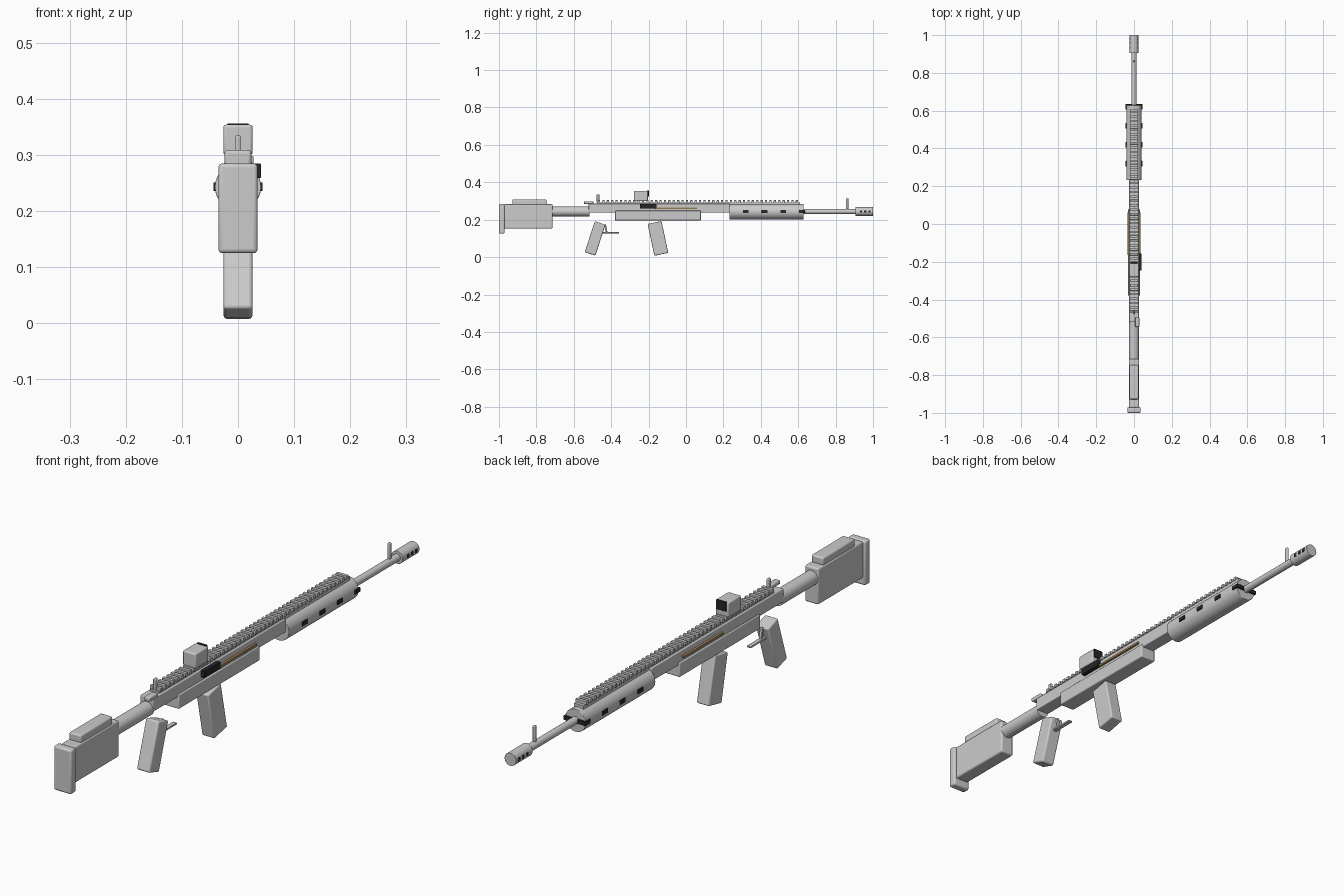
import bpy
import math

if "Cube" in bpy.data.objects:
    bpy.data.objects.remove(bpy.data.objects["Cube"], do_unlink=True)


def material(name, rgb):
    mat = bpy.data.materials.new(name)
    mat.use_nodes = True
    mat.diffuse_color = (*rgb, 1)
    mat.node_tree.nodes["Principled BSDF"].inputs["Base Color"].default_value = (*rgb, 1)
    return mat


GREY = material("light grey", (0.6, 0.6, 0.6))
BLACK = material("black", (0.02, 0.02, 0.02))
BRASS = material("brass brown", (0.4, 0.27, 0.11))


def finish(obj, name, mat, bevel):
    obj.name = name
    obj.data.materials.append(mat)
    if bevel:
        mod = obj.modifiers.new("soft edges", "BEVEL")
        mod.width = bevel
        mod.segments = 3
        mod.limit_method = "ANGLE"
    bpy.ops.object.shade_smooth_by_angle(angle=math.radians(35))
    return obj


def box(name, x, y, z, mat=GREY, bevel=0.004, tilt=0):
    """Box from (min, max) ranges, optionally tilted about x in degrees."""
    spans = (x, y, z)
    bpy.ops.mesh.primitive_cube_add(size=1, location=[(a + b) / 2 for a, b in spans])
    obj = bpy.context.object
    obj.scale = [b - a for a, b in spans]
    bpy.ops.object.transform_apply(location=False, rotation=False, scale=True)
    obj.rotation_euler.x = math.radians(tilt)
    return finish(obj, name, mat, bevel)


def tube(name, radius, y, z, bevel=0.0, sides=32):
    """Cylinder lying along y."""
    bpy.ops.mesh.primitive_cylinder_add(
        radius=radius, depth=y[1] - y[0], vertices=sides,
        location=(0, (y[0] + y[1]) / 2, z), rotation=(math.pi / 2, 0, 0))
    return finish(bpy.context.object, name, GREY, bevel)


def half(w):
    return (-w, w)


AXIS = 0.244

# Stock
box("butt_plate", half(0.035), (-1.0, -0.97), (0.125, 0.285), bevel=0.007)
box("stock_body", half(0.027), (-0.972, -0.714), (0.152, 0.283), bevel=0.006)
box("cheek_rest", half(0.024), (-0.928, -0.746), (0.279, 0.309), bevel=0.006)
tube("buffer_tube", 0.026, (-0.72, -0.515), AXIS)

# Receiver
box("upper_receiver", half(0.026), (-0.52, 0.235), (0.238, 0.286), bevel=0.003)
box("lower_receiver", half(0.031), (-0.38, 0.08), (0.196, 0.248))
box("ejection_strip", half(0.034), (-0.165, 0.06), (0.258, 0.266), BRASS, 0.001)
box("bolt_handle", (0.024, 0.041), (-0.247, -0.157), (0.259, 0.285), BLACK, 0.002)
box("charging_handle", (0.006, 0.028), (-0.545, -0.495), (0.284, 0.298), bevel=0.003)

# Grip, trigger and magazine
box("grip", half(0.026), (-0.516, -0.456), (0.013, 0.187), bevel=0.006, tilt=-18)
box("magazine", half(0.025), (-0.188, -0.112), (0.013, 0.187), bevel=0.005, tilt=12)
box("trigger_guard", half(0.008), (-0.45, -0.358), (0.127, 0.134), bevel=0.002)
box("trigger", half(0.005), (-0.433, -0.424), (0.134, 0.174), bevel=0.002, tilt=12)

# Handguard with through vents
tube("handguard", 0.041, (0.232, 0.629), AXIS - 0.001, bevel=0.002, sides=48)
for i in range(4):
    y = 0.32 + 0.1 * i
    box(f"handguard_vent_{i + 1}", half(0.044), (y - 0.015, y + 0.015),
        (AXIS - 0.008, AXIS + 0.007), BLACK, 0.001)

# Barrel and muzzle
tube("barrel", 0.0135, (0.6, 0.92), AXIS)
tube("muzzle_brake", 0.023, (0.905, 1.0), AXIS, bevel=0.001)
for i in range(3):
    y = 0.935 + 0.023 * i
    box(f"muzzle_port_{i + 1}", half(0.0235), (y - 0.006, y + 0.006),
        (AXIS - 0.006, AXIS + 0.006), BLACK, 0)

# Top rail: a base strip with repeated teeth
box("rail_base", half(0.019), (-0.475, 0.61), (0.28, 0.293), bevel=0)
tooth = box("rail_teeth", half(0.022), (-0.471, -0.459), (0.291, 0.304), bevel=0.001)
array = tooth.modifiers.new("repeat", "ARRAY")
array.count = 46
array.use_relative_offset = False
array.use_constant_offset = True
array.constant_offset_displace = (0, 0.0235, 0)

# Sights and optic
box("rear_sight", half(0.0045), (-0.478, -0.463), (0.29, 0.335), bevel=0.003)
box("front_sight", half(0.0045), (0.855, 0.868), (0.25, 0.314), bevel=0.003)
box("optic_body", half(0.026), (-0.278, -0.204), (0.3, 0.354), bevel=0.005)
box("optic_lens", half(0.019), (-0.208, -0.199), (0.323, 0.356), BLACK, 0.001)
